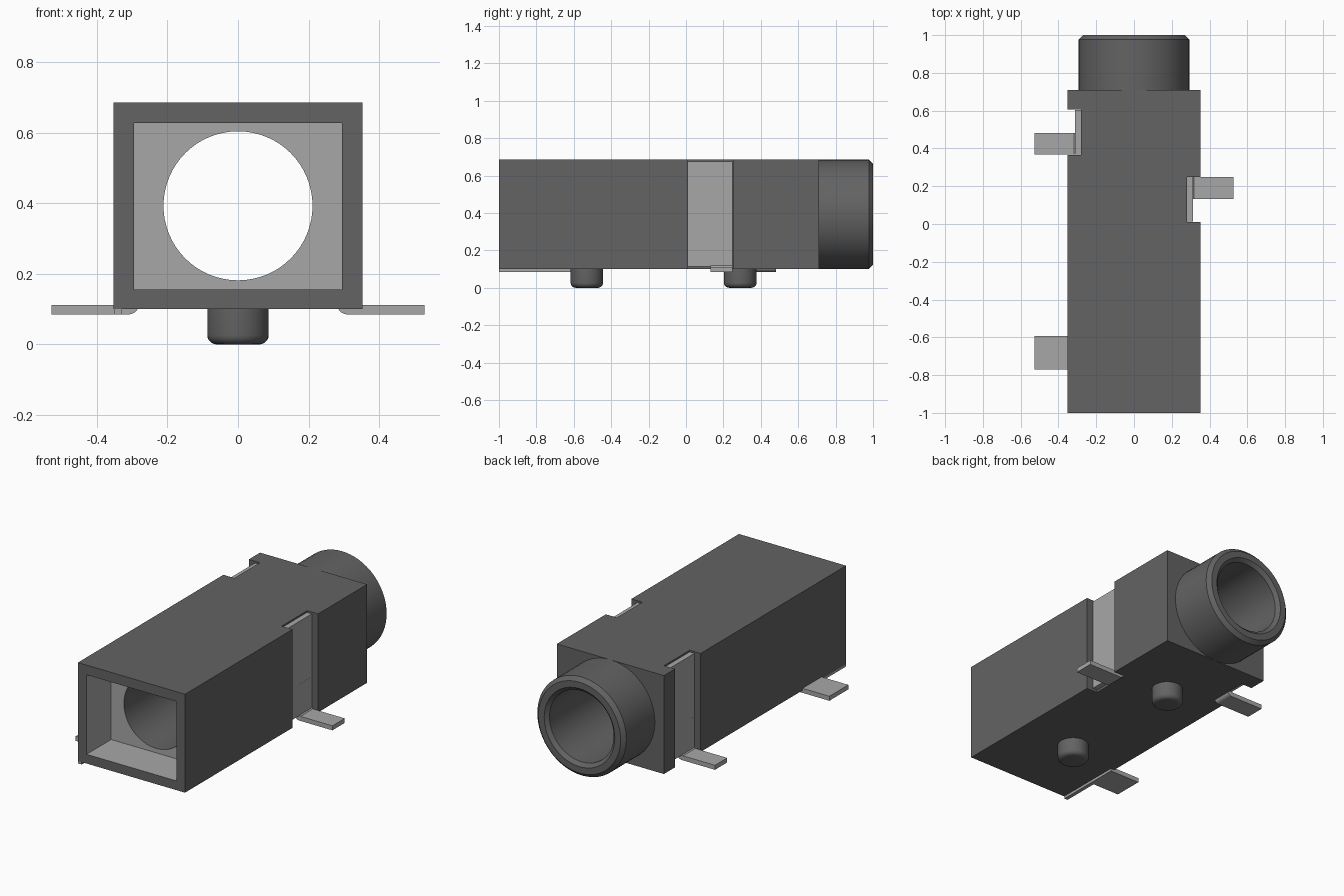
import bpy, bmesh, math

if "Cube" in bpy.data.objects:
    bpy.data.objects.remove(bpy.data.objects["Cube"], do_unlink=True)


def material(name, v):
    m = bpy.data.materials.new(name)
    m.use_nodes = True
    m.diffuse_color = (v, v, v, 1)
    m.node_tree.nodes["Principled BSDF"].inputs["Base Color"].default_value = (v, v, v, 1)
    return m


PLASTIC = material("dark grey plastic", 0.125)
METAL = material("light grey metal", 0.39)


def finish(name, bm, mat, smooth=False):
    bmesh.ops.recalc_face_normals(bm, faces=bm.faces[:])
    me = bpy.data.meshes.new(name)
    bm.to_mesh(me)
    bm.free()
    me.materials.append(mat)
    ob = bpy.data.objects.new(name, me)
    bpy.context.collection.objects.link(ob)
    if smooth:
        shade(ob)
    return ob


def shade(ob):
    bpy.ops.object.select_all(action='DESELECT')
    ob.select_set(True)
    bpy.context.view_layer.objects.active = ob
    bpy.ops.object.shade_smooth_by_angle(angle=math.radians(30))


def box(name, x, y, z, mat):
    bm = bmesh.new()
    bmesh.ops.create_cube(bm, size=1)
    for v in bm.verts:
        for i, (a, b) in enumerate((x, y, z)):
            v.co[i] = a if v.co[i] < 0 else b
    return finish(name, bm, mat)


def lathe(name, profile, axis, centre, mat, closed=False, n=64):
    """Revolve (radius, distance) points about the y or z axis."""
    bm = bmesh.new()
    rings = []
    for r, d in profile:
        ring = []
        for k in range(n):
            a = 2 * math.pi * k / n
            c, s = r * math.cos(a), r * math.sin(a)
            p = (c, d, s) if axis == 'y' else (c, s, d)
            ring.append(bm.verts.new([p[i] + centre[i] for i in range(3)]))
        rings.append(ring)
    pairs = list(zip(rings, rings[1:]))
    if closed:
        pairs.append((rings[-1], rings[0]))
    else:
        bm.faces.new(rings[0])
        bm.faces.new(rings[-1])
    for a, b in pairs:
        for k in range(n):
            j = (k + 1) % n
            bm.faces.new((a[k], a[j], b[j], b[k]))
    return finish(name, bm, mat, True)


def extrude_y(name, points, y0, y1, mat):
    """Extrude an (x, z) outline along y."""
    bm = bmesh.new()
    face = bm.faces.new([bm.verts.new((x, y0, z)) for x, z in points])
    out = bmesh.ops.extrude_face_region(bm, geom=[face])
    for v in out["geom"]:
        if isinstance(v, bmesh.types.BMVert):
            v.co.y = y1
    return finish(name, bm, mat, True)


# Housing: block with a front socket, a through bore and two side notches
CZ = 0.3925
housing = box("housing", (-0.352, 0.352), (-1, 0.71), (0.1, 0.685), PLASTIC)
housing.data.materials.append(METAL)
cutters = [
    box("socket_cutter", (-0.295, 0.295), (-1.1, -0.77), (0.155, 0.627), METAL),
    lathe("bore_cutter", [(0.211, -0.9), (0.211, 0.8)], 'y', (0, 0, CZ), PLASTIC),
    box("left_notch_cutter", (0.28, 0.5), (0.01, 0.25), (0, 0.8), PLASTIC),
    box("right_notch_cutter", (-0.5, -0.28), (0.365, 0.605), (0, 0.8), PLASTIC),
]
for c in cutters:
    c.hide_render = True
    mod = housing.modifiers.new("cut", 'BOOLEAN')
    mod.operation, mod.solver, mod.object = 'DIFFERENCE', 'EXACT', c
    mod.material_mode = 'TRANSFER'
    bpy.ops.object.select_all(action='DESELECT')
    housing.select_set(True)
    bpy.context.view_layer.objects.active = housing
    bpy.ops.object.modifier_apply(modifier=mod.name)
for c in cutters:
    bpy.data.objects.remove(c, do_unlink=True)
shade(housing)

# Round barrel at the back with chamfered rims
lathe("barrel", [(0.2925, 0.70), (0.2925, 0.978), (0.27, 1.0), (0.232, 1.0),
                 (0.211, 0.98), (0.211, 0.70)], 'y', (0, 0, CZ), PLASTIC, True)

# Locating pegs with rounded ends
R, F = 0.087, 0.027
arc = [(R - F + F * math.sin(t), F - F * math.cos(t))
       for t in [math.pi / 2 * k / 5 for k in range(6)]]
for name, y in (("front_peg", -0.53), ("back_peg", 0.29)):
    lathe(name, arc + [(R, 0.11)], 'z', (0, y, 0), PLASTIC, n=40)

# Side contacts: a tall strip in each notch, bent out into a foot
bend = [(0.31 - 0.03 * math.cos(t), 0.115 - 0.03 * math.sin(t))
        for t in [math.pi / 2 * k / 6 for k in range(7)]]
foot = [(0.28, 0.3)] + bend + [(0.528, 0.085), (0.528, 0.112), (0.318, 0.112),
                               (0.312, 0.118), (0.312, 0.3)]
for side, s, y0, y1, f0, f1 in (("left", 1, 0.012, 0.248, 0.132, 0.248),
                                ("right", -1, 0.367, 0.603, 0.367, 0.482)):
    box(side + "_contact_strip", sorted((s * 0.279, s * 0.3115)), (y0, y1),
        (0.115, 0.675), METAL)
    extrude_y(side + "_contact_foot", [(s * x, z) for x, z in foot], f0, f1, METAL)

# Front contact: flat foot and a narrow rail along the lower edge
box("front_contact_foot", (-0.528, -0.328), (-0.77, -0.592), (0.085, 0.112), METAL)
box("front_contact_rail", (-0.351, -0.328), (-0.999, -0.592), (0.085, 0.105), METAL)
